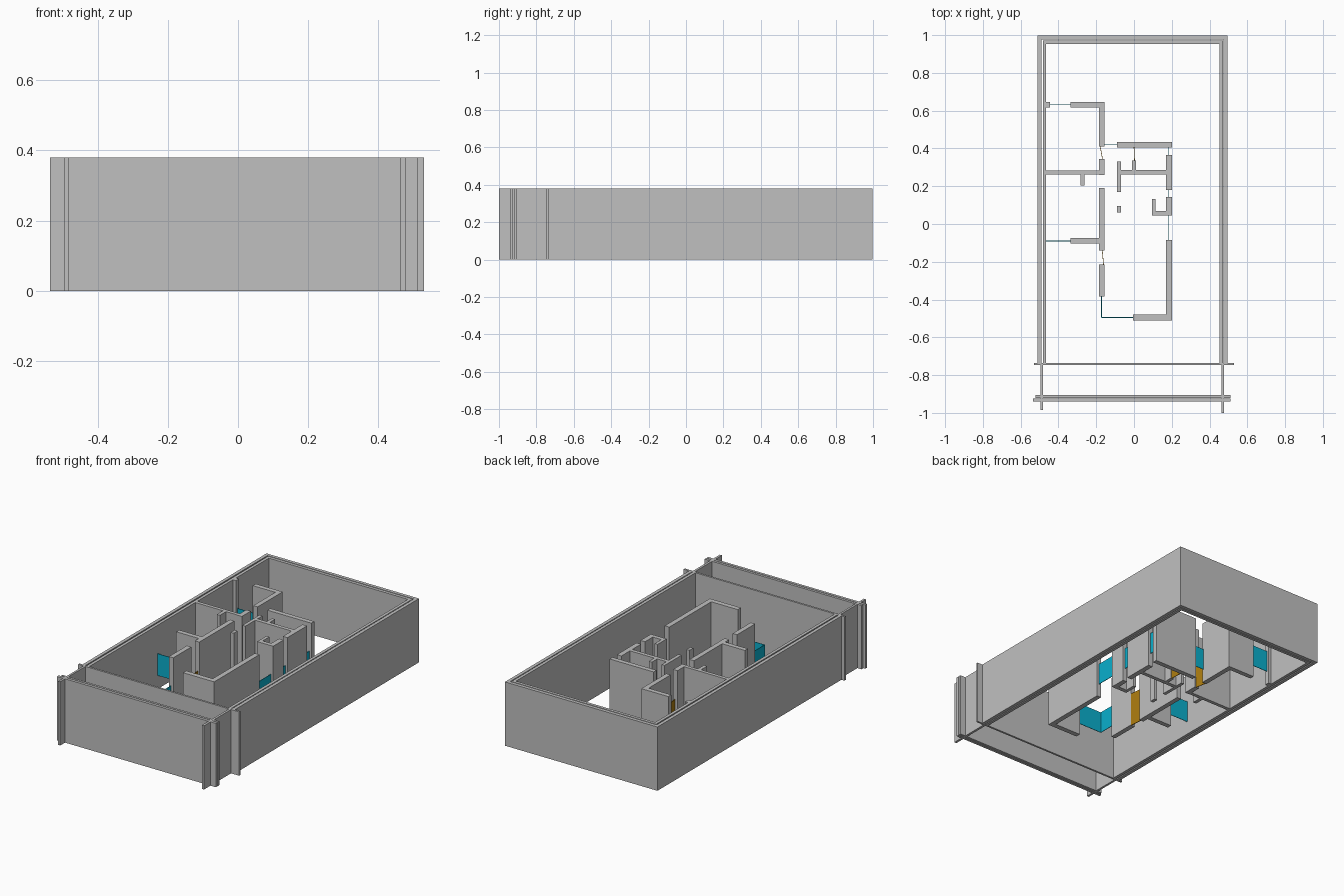
import bpy, bmesh
from mathutils import Vector

if "Cube" in bpy.data.objects:
    bpy.data.objects.remove(bpy.data.objects["Cube"], do_unlink=True)

H = 0.38                  # wall height
DOOR_TOP = 0.205
SILL, HEAD = 0.08, 0.21   # window pane heights


def material(name, color):
    m = bpy.data.materials.new(name)
    m.use_nodes = True
    m.diffuse_color = color
    m.node_tree.nodes["Principled BSDF"].inputs["Base Color"].default_value = color
    return m


plaster = material("plaster_grey", (0.53, 0.53, 0.53, 1))
glass = material("window_cyan", (0.003, 0.43, 0.61, 1))
wood = material("door_ochre", (0.41, 0.20, 0.005, 1))


def finish(name, bm, mat):
    bmesh.ops.recalc_face_normals(bm, faces=bm.faces)
    me = bpy.data.meshes.new(name)
    bm.to_mesh(me)
    bm.free()
    me.materials.append(mat)
    bpy.context.collection.objects.link(bpy.data.objects.new(name, me))


def extrude_plan(bm, points, z0, z1):
    """Raise a flat outline into a prism."""
    face = bm.faces.new([bm.verts.new((p[0], p[1], z0)) for p in points])
    new = bmesh.ops.extrude_face_region(bm, geom=[face])["geom"]
    top = [v for v in new if isinstance(v, bmesh.types.BMVert)]
    bmesh.ops.translate(bm, verts=top, vec=(0, 0, z1 - z0))


def walls(name, rects):
    """Full-height walls from plan rectangles (x0, x1, y0, y1)."""
    bm = bmesh.new()
    for x0, x1, y0, y1 in rects:
        extrude_plan(bm, [(x0, y0), (x1, y0), (x1, y1), (x0, y1)], 0, H)
    finish(name, bm, plaster)


def plate(name, a, b, z0, z1, mat, t=0.003):
    """Thin upright panel between two plan points."""
    a, b = Vector(a), Vector(b)
    d = (b - a).normalized()
    n = Vector((-d.y, d.x)) * t / 2
    bm = bmesh.new()
    extrude_plan(bm, [a - n, b - n, b + n, a + n], z0, z1)
    finish(name, bm, mat)


def u_wall(name, x0, x1, y0, y1, t):
    """Three-sided shell, open towards the front."""
    bm = bmesh.new()
    extrude_plan(bm, [(x0, y0), (x0 + t, y0), (x0 + t, y1 - t), (x1 - t, y1 - t),
                      (x1 - t, y0), (x1, y0), (x1, y1), (x0, y1)], 0, H)
    finish(name, bm, plaster)


# Outer shell: two leaves with a narrow cavity
FRONT = -0.735
u_wall("outer_leaf", -0.51, 0.495, FRONT, 0.997, 0.02)
u_wall("inner_leaf", -0.483, 0.47, FRONT, 0.972, 0.018)

# Front wall and the enclosed strip before it
walls("front_wall", [(-0.53, 0.53, -0.747, FRONT)])
walls("porch_side_walls", [(-0.495, -0.482, -0.985, -0.747),
                           (0.463, 0.477, -1.0, -0.747)])
walls("porch_front_walls", [(-0.522, 0.512, -0.920, -0.906),
                            (-0.535, 0.512, -0.940, -0.924)])

# Rooms on the right-hand side of the plan origin's west
L0, L1 = -0.186, -0.157
walls("left_room_walls", [
    (-0.335, L1, 0.617, 0.645),
    (L0, L1, 0.41, 0.617),
    (L0, L1, 0.26, 0.345),
    (-0.466, L0, 0.262, 0.283),
    (-0.283, -0.262, 0.205, 0.262),
    (L0, L1, -0.14, 0.19),
    (-0.335, L0, -0.103, -0.075),
    (L0, L1, -0.385, -0.215),
    (-0.466, -0.445, 0.617, 0.645),
])

# Rooms on the other side
R0, R1 = 0.17, 0.2
walls("right_room_walls", [
    (-0.005, R1, -0.51, -0.48),
    (R0, R1, -0.48, -0.085),
    (R0, R1, 0.07, 0.143),
    (0.095, R1, 0.045, 0.07),
    (0.095, 0.114, 0.07, 0.132),
    (R0, R1, 0.18, 0.365),
    (-0.07, R0, 0.262, 0.285),
    (-0.09, -0.07, 0.17, 0.33),
    (-0.09, -0.07, 0.06, 0.095),
    (-0.09, R1, 0.405, 0.433),
    (-0.01, 0.01, 0.285, 0.335),
])

# Doors, slightly ajar
doors = {
    "back_door": ((-0.179, 0.41), (-0.167, 0.345)),
    "front_door": ((-0.168, -0.14), (-0.161, -0.217)),
    "closet_door": ((0.0, 0.405), (0.003, 0.333)),
}
for name, (a, b) in doors.items():
    plate(name, a, b, 0, DOOR_TOP, wood)

# Window panes filling the gaps between walls
windows = {
    "window_right_front": ((0.185, -0.085), (0.185, 0.045)),
    "window_right_middle": ((0.185, 0.143), (0.185, 0.18)),
    "window_right_back": ((0.185, 0.365), (0.185, 0.405)),
    "window_back_left": ((-0.445, 0.631), (-0.335, 0.631)),
    "window_back_middle": ((-0.157, 0.419), (-0.09, 0.419)),
    "window_left": ((-0.465, -0.09), (-0.335, -0.09)),
    "window_corner_front": ((-0.172, -0.495), (-0.005, -0.495)),
    "window_corner_side": ((-0.172, -0.495), (-0.172, -0.385)),
}
for name, (a, b) in windows.items():
    plate(name, a, b, SILL, HEAD, glass)
